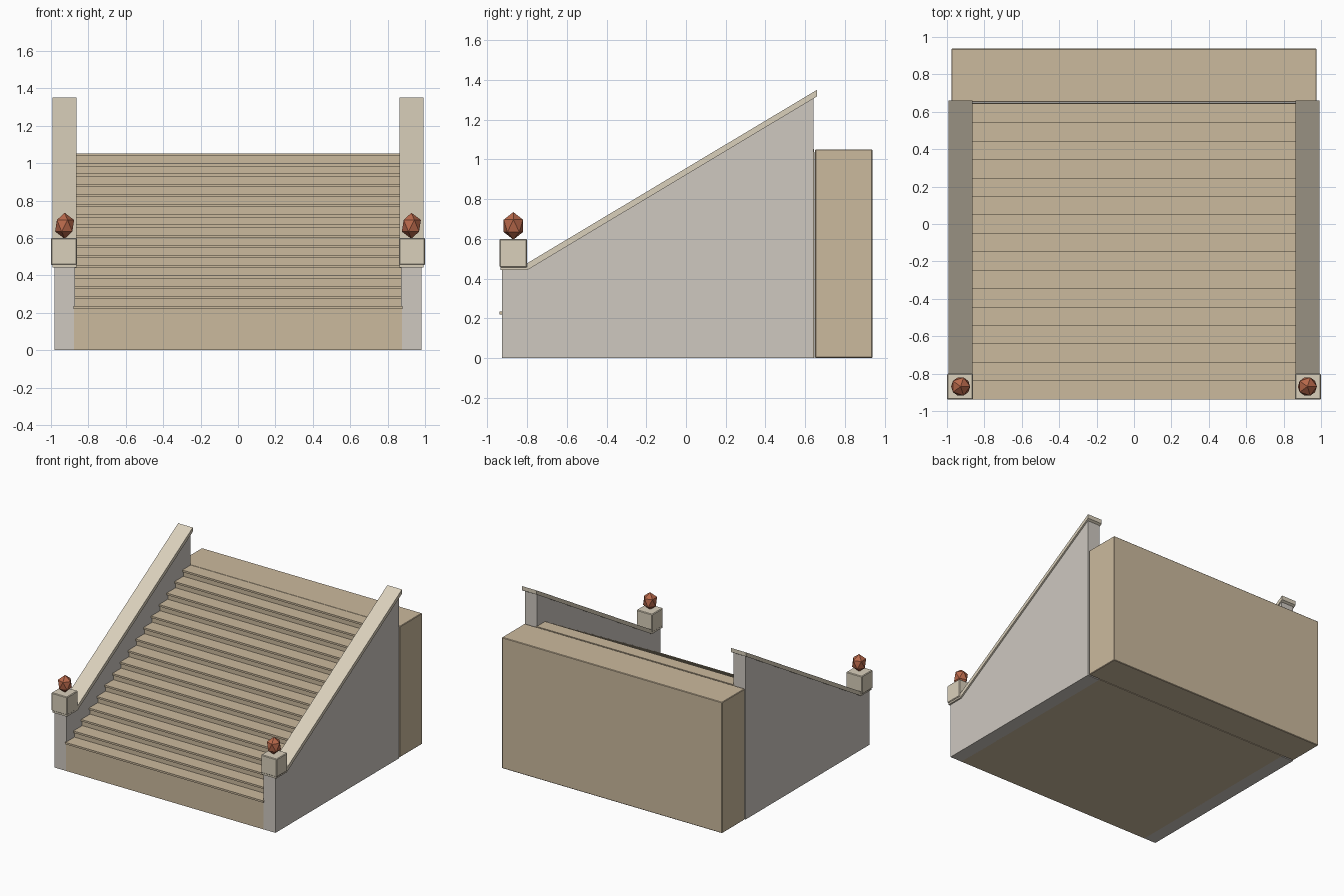
import bpy, bmesh
from mathutils import Vector

if "Cube" in bpy.data.objects:
    bpy.data.objects.remove(bpy.data.objects["Cube"])


def material(name, rgb):
    m = bpy.data.materials.new(name)
    m.diffuse_color = (*rgb, 1)
    m.use_nodes = True
    m.node_tree.nodes["Principled BSDF"].inputs["Base Color"].default_value = m.diffuse_color
    return m


TREAD = material("tan_stone", (0.60, 0.49, 0.34))
WALL = material("grey_stone", (0.62, 0.58, 0.53))
CAP = material("pale_stone", (0.70, 0.63, 0.50))
CLAY = material("terracotta", (0.48, 0.14, 0.07))


def finish(name, bm, mat, bevel=0):
    bmesh.ops.recalc_face_normals(bm, faces=bm.faces[:])
    me = bpy.data.meshes.new(name)
    bm.to_mesh(me)
    bm.free()
    me.materials.append(mat)
    ob = bpy.data.objects.new(name, me)
    bpy.context.collection.objects.link(ob)
    if bevel:
        b = ob.modifiers.new("bevel", 'BEVEL')
        b.width, b.segments = bevel, 1
    return ob


def prism(name, profile, x0, x1, mat, bevel=0):
    """Extrude a (y, z) profile along x."""
    bm = bmesh.new()
    face = bm.faces.new([bm.verts.new((x0, y, z)) for y, z in profile])
    ext = bmesh.ops.extrude_face_region(bm, geom=[face])
    verts = [v for v in ext["geom"] if isinstance(v, bmesh.types.BMVert)]
    bmesh.ops.translate(bm, vec=Vector((x1 - x0, 0, 0)), verts=verts)
    return finish(name, bm, mat, bevel)


def box(name, x0, x1, y0, y1, z0, z1, mat, bevel=0):
    return prism(name, [(y0, z0), (y1, z0), (y1, z1), (y0, z1)], x0, x1, mat, bevel)


STEPS, RUN, RISE = 16, 0.0985, 0.0545
FRONT, BACK, FIRST, THICK = -0.925, 0.648, 0.22, 0.015

# Solid stair body under the treads
body = [(BACK, 0), (FRONT, 0)]
for i in range(STEPS):
    y, z = FRONT + i * RUN, FIRST + i * RISE
    body += [(y, z), (BACK if i == STEPS - 1 else y + RUN, z)]
prism("stair_body", body, -0.876, 0.876, TREAD)

# Thin treads with overhanging nosing
for i in range(STEPS):
    y, z = FRONT + i * RUN, FIRST + i * RISE
    box(f"tread_{i + 1}", -0.88, 0.88, y - 0.013, min(y + RUN, BACK - 0.003),
        z, z + THICK, TREAD)

# Upper landing
box("landing", -0.977, 0.977, 0.65, 0.938, 0, 1.05, TREAD, 0.004)

for side, s in (("left", -1), ("right", 1)):
    # Side wall with sloping top
    prism(side + "_wall", [(FRONT, 0), (0.643, 0), (0.643, 1.315),
                           (-0.805, 0.452), (FRONT, 0.452)], s * 0.872, s * 0.98, WALL)
    # Coping slab following the wall top
    prism(side + "_coping", [(-0.935, 0.442), (-0.80, 0.442), (0.66, 1.317),
                             (0.66, 1.35), (-0.808, 0.472), (-0.935, 0.472)],
          s * 0.863, s * 0.993, CAP)
    # Pedestal block
    box(side + "_pedestal", s * 0.86, s * 1.0, -0.938, -0.80, 0.455, 0.60, CAP, 0.005)
    # Faceted finial
    bm = bmesh.new()
    bmesh.ops.create_icosphere(bm, subdivisions=1, radius=0.057)
    bmesh.ops.scale(bm, vec=(1, 1, 1.22), verts=bm.verts[:])
    bmesh.ops.translate(bm, vec=(s * 0.927, -0.869, 0.665), verts=bm.verts[:])
    finish(side + "_finial", bm, CLAY)
